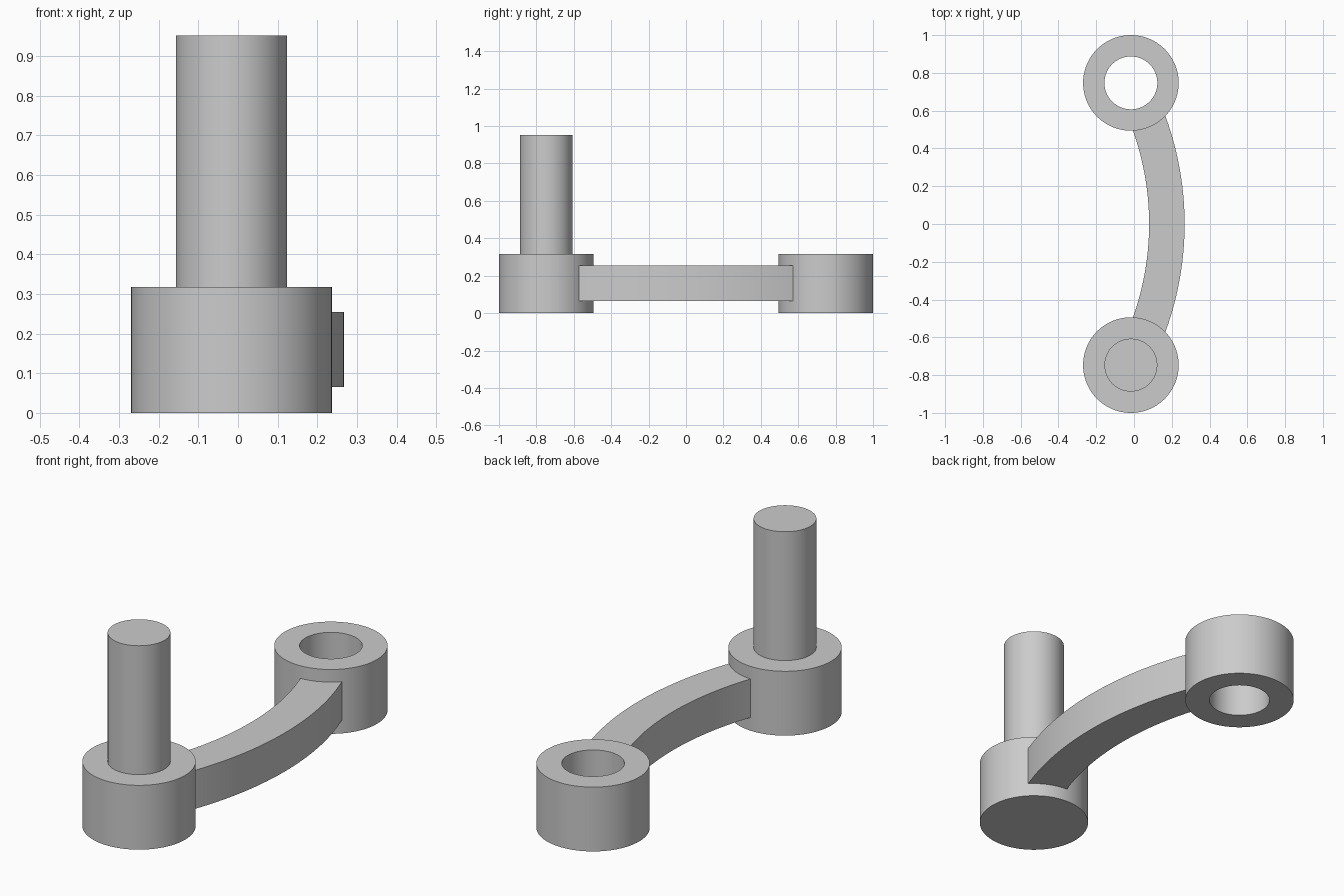
import bpy, bmesh
from math import cos, sin, pi

cube = bpy.data.objects.get("Cube")
if cube:
    bpy.data.objects.remove(cube, do_unlink=True)

# Shared dimensions
AXIS_X, AXIS_Y = -0.0165, 0.747
BOSS_R, BOSS_H = 0.253, 0.317
PIN_R, PIN_TOP = 0.14, 0.952
ARM_R, ARM_HALF, ARM_MID_X, ARM_SWEEP = 1.56, 0.094, 0.174, 0.37
ARM_BOTTOM, ARM_TOP = 0.065, 0.255
SIDES, ARM_STEPS = 96, 32

metal = bpy.data.materials.new("plain_grey")
metal.use_nodes = True
grey = (0.6, 0.6, 0.6, 1)
metal.diffuse_color = grey
metal.node_tree.nodes["Principled BSDF"].inputs["Base Color"].default_value = grey


def finish(bm, name, location=(0, 0, 0)):
    """Turn a bmesh into a smooth object with sharp edges."""
    bmesh.ops.recalc_face_normals(bm, faces=bm.faces)
    mesh = bpy.data.meshes.new(name)
    bm.to_mesh(mesh)
    bm.free()
    mesh.materials.append(metal)
    obj = bpy.data.objects.new(name, mesh)
    obj.location = location
    bpy.context.collection.objects.link(obj)
    bpy.ops.object.select_all(action="DESELECT")
    obj.select_set(True)
    bpy.context.view_layer.objects.active = obj
    bpy.ops.object.shade_smooth_by_angle(angle=pi / 6)
    return obj


def bridge(bm, a, b, closed=True):
    """Join two rows of vertices with quads."""
    for i in range(len(a) if closed else len(a) - 1):
        j = (i + 1) % len(a)
        bm.faces.new((a[i], a[j], b[j], b[i]))


def lathe(name, profile, location, hollow):
    """Spin a radius/height profile; a hollow one loops, a solid one is capped."""
    bm = bmesh.new()
    rings = [[bm.verts.new((r * cos(2 * pi * i / SIDES), r * sin(2 * pi * i / SIDES), z))
              for i in range(SIDES)] for r, z in profile]
    for a, b in zip(rings, rings[1:]):
        bridge(bm, a, b)
    if hollow:
        bridge(bm, rings[-1], rings[0])
    else:
        bm.faces.new(rings[0])
        bm.faces.new(rings[-1])
    return finish(bm, name, location)


# Front boss with its upright pin
lathe("pin_boss",
      [(BOSS_R, 0), (BOSS_R, BOSS_H), (PIN_R, BOSS_H), (PIN_R, PIN_TOP)],
      (AXIS_X, -AXIS_Y, 0), hollow=False)

# Rear boss with a through hole
lathe("bored_boss",
      [(BOSS_R, 0), (BOSS_R, BOSS_H), (PIN_R, BOSS_H), (PIN_R, 0)],
      (AXIS_X, AXIS_Y, 0), hollow=True)

# Curved arm: a rectangular section swept along an arc, ends buried in the bosses
bm = bmesh.new()
inner, outer = ARM_R - ARM_HALF, ARM_R + ARM_HALF
section = [(inner, ARM_BOTTOM), (outer, ARM_BOTTOM), (outer, ARM_TOP), (inner, ARM_TOP)]
rows = []
for i in range(ARM_STEPS + 1):
    a = ARM_SWEEP * (2 * i / ARM_STEPS - 1)
    rows.append([bm.verts.new((r * cos(a), r * sin(a), z)) for r, z in section])
for a, b in zip(rows, rows[1:]):
    bridge(bm, a, b)
bm.faces.new(rows[0])
bm.faces.new(rows[-1])
finish(bm, "curved_arm", (ARM_MID_X - ARM_R, 0, 0))
